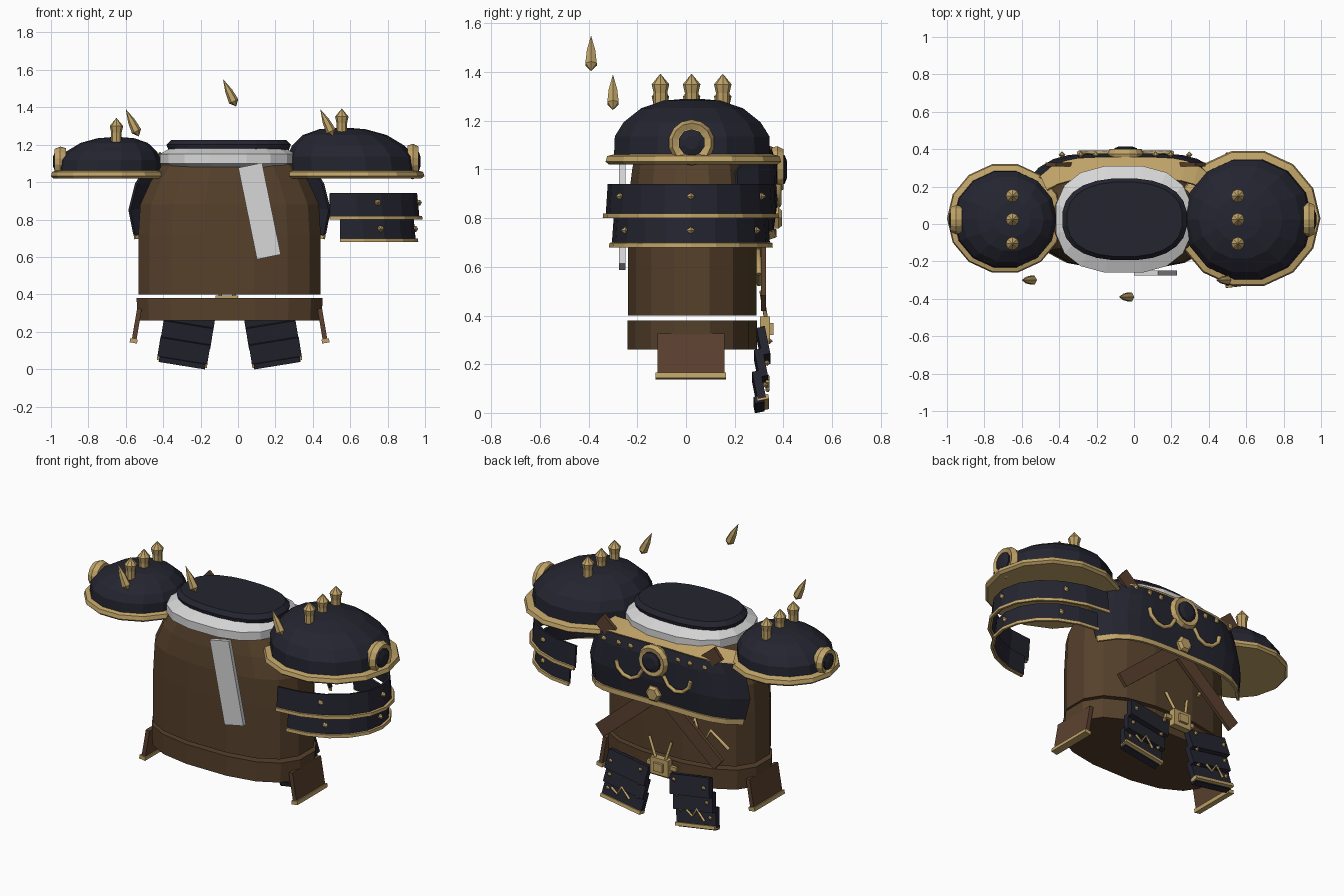
import bpy, bmesh, math
from mathutils import Matrix, Vector, Euler

old = bpy.data.objects.get("Cube")
if old:
    bpy.data.objects.remove(old)


def material(name, rgb):
    m = bpy.data.materials.new(name)
    m.use_nodes = True
    m.diffuse_color = (*rgb, 1)
    bsdf = m.node_tree.nodes["Principled BSDF"]
    bsdf.inputs["Base Color"].default_value = (*rgb, 1)
    bsdf.inputs["Roughness"].default_value = 0.8
    return m


NAVY = material("dark navy steel", (0.018, 0.018, 0.03))
GOLD = material("old gold", (0.53, 0.37, 0.14))
BROWN = material("brown cloth", (0.092, 0.052, 0.024))
LEATHER = material("red brown leather", (0.105, 0.053, 0.028))
WHITE = material("pale grey", (0.68, 0.68, 0.68))
MID = -0.045  # centre line of the torso


def finish(name, bm, mats, loc=(0, 0, 0), rot=(0, 0, 0)):
    bmesh.ops.remove_doubles(bm, verts=bm.verts, dist=0.0001)
    bmesh.ops.recalc_face_normals(bm, faces=bm.faces)
    bm.transform(Matrix.Translation(loc) @ Euler(rot).to_matrix().to_4x4())
    mesh = bpy.data.meshes.new(name)
    bm.to_mesh(mesh)
    bm.free()
    for m in mats:
        mesh.materials.append(m)
    ob = bpy.data.objects.new(name, mesh)
    bpy.context.collection.objects.link(ob)
    return ob


def loft(name, rings, mats, rows=None, closed=True, **place):
    """Skin a stack of rings; rows gives the material index of each band."""
    bm = bmesh.new()
    vs = [[bm.verts.new(p) for p in r] for r in rings]
    n = len(rings[0])
    for k, (a, b) in enumerate(zip(vs, vs[1:])):
        for i in range(n if closed else n - 1):
            j = (i + 1) % n
            f = bm.faces.new((a[i], a[j], b[j], b[i]))
            f.material_index = rows[k] if rows else 0
    if closed:
        bm.faces.new(vs[0])
        bm.faces.new(vs[-1])
    return finish(name, bm, mats, **place)


def oval(rx, ry, z, n, power=2, turn=0.0, shift=0.0):
    pts = []
    for i in range(n):
        a = math.tau * (i + turn) / n
        c, s = math.cos(a), math.sin(a)
        pts.append((math.copysign(abs(c) ** (2 / power), c) * rx + shift,
                    math.copysign(abs(s) ** (2 / power), s) * ry, z))
    return pts


def turned(name, profile, n, mat, loc, rot=(0, 0, 0)):
    return loft(name, [oval(max(r, 0.0005), max(r, 0.0005), z, n) for r, z in profile],
                [mat], loc=loc, rot=rot)


def box(name, loc, size, mat, rot=(0, 0, 0)):
    bm = bmesh.new()
    bmesh.ops.create_cube(bm, size=1)
    bmesh.ops.scale(bm, vec=size, verts=bm.verts)
    return finish(name, bm, [mat], loc, rot)


def bar(name, a, b, width, thick, mat):
    a, b = Vector(a), Vector(b)
    d = b - a
    return box(name, (a + b) / 2, (width, thick, d.length), mat,
               (0, math.atan2(d.x, d.z), 0))


def wire(name, pts, r):
    cu = bpy.data.curves.new(name, "CURVE")
    cu.dimensions = "3D"
    cu.bevel_depth, cu.bevel_resolution = r, 1
    cu.use_fill_caps = True
    sp = cu.splines.new("POLY")
    sp.points.add(len(pts) - 1)
    for p, q in zip(sp.points, pts):
        p.co = (*q, 1)
    cu.materials.append(GOLD)
    ob = bpy.data.objects.new(name, cu)
    bpy.context.collection.objects.link(ob)


def rivet(name, loc, r=0.018):
    turned(name, [(0, -r), (r, 0), (0, r)], 6, GOLD, loc, (math.pi / 2, 0, 0))


def thicken(ob, t):
    mod = ob.modifiers.new("thickness", "SOLIDIFY")
    mod.thickness, mod.offset = t, 0


# Torso, belt and collar
def stack(name, rows, power, mat, n=16, turn=0.5, x=MID):
    return loft(name, [oval(rx, ry, z, n, power, turn) for rx, ry, z in rows],
                [mat], loc=(x, 0.025, 0))


stack("torso", [(.495, .268, .40), (.495, .268, .72), (.485, .265, .88),
                (.43, .25, 1.0), (.36, .23, 1.1)], 2.5, BROWN)
stack("belt", [(.50, .27, .26), (.505, .27, .38)], 2.5, BROWN)
stack("collar", [(.32, .24, 1.08), (.368, .29, 1.10), (.368, .29, 1.15), (.315, .215, 1.18)],
      2.5, WHITE, x=-0.055)
stack("neck_cover", [(.32, .21, 1.16), (.335, .22, 1.20), (.31, .2, 1.225)], 2.4, NAVY,
      n=24, x=-0.05)
bar("hanging_strip", (.165, -.262, .60), (.065, -.262, 1.09), .13, .025, WHITE)


# Shoulder guards with rim, spikes and side boss
def shoulder(side, cx, rx, ry, top, peak_x, boss_r):
    rim = [(.96, 1.02), (1, 1.032), (.98, 1.055), (.87, 1.065)]
    loft(side + "_shoulder_rim", [oval(rx * k, ry * k, z, 14) for k, z in rim],
         [GOLD], loc=(cx, .03, 0))
    dome = [(.89, 0), (.88, .36), (.78, .6), (.58, .84), (.32, .97), (.1, 1)]
    h = top - 1.05
    loft(side + "_shoulder_dome",
         [oval(rx * k, ry * k, 1.05 + h * t, 14, shift=(peak_x - cx) * t * t) for k, t in dome],
         [NAVY], loc=(cx, .025, 0))
    for i in (-1, 0, 1):
        turned(f"{side}_shoulder_spike_{i + 2}",
               [(.028, -.04), (.028, .03), (.036, .065), (0, .108)], 8, GOLD,
               (peak_x, .023 + .128 * i, top - .005))
    s = 1 if cx > 0 else -1
    r = boss_r
    loc = (cx + s * rx * .84, .023, 1.11)
    face = (0, s * math.pi / 2, 0)
    turned(side + "_boss_ring", [(r * .9, -.03), (r, 0), (r * .85, .03), (r * .6, .02)],
           14, GOLD, loc, face)
    turned(side + "_boss_disc", [(r * .58, 0), (r * .58, .03), (r * .3, .04)], 10, NAVY, loc, face)


shoulder("left", .61, .387, .37, 1.29, .555, .095)
shoulder("right", -.69, .31, .297, 1.24, -.65, .08)

# Curved plates on the left upper arm
for name, cx, rx, ry, z0, z1 in (("upper", .49, .475, .345, .80, .94),
                                 ("lower", .545, .40, .32, .68, .80)):
    def arc(k, z):
        return [(cx + rx * k * math.cos(a), .02 + ry * k * math.sin(a), z)
                for a in (math.pi * (i / 10 - .5) for i in range(11))]
    rows = [arc(1.03, z0), arc(1.03, z0 + .014), arc(1, z0 + .014), arc(.97, z1)]
    thicken(loft(name + "_arm_plate", rows, [NAVY, GOLD], [1, 1, 0], closed=False), .014)
    for i in (-1, 0, 1):
        a = i * 1.0
        rivet(f"{name}_arm_rivet_{i + 2}",
              (cx + rx * math.cos(a), .02 + ry * math.sin(a), z1 - .05))

# Chest plate: a wrapped band with gold trims
def band(half, y, z, wrap):
    us = [i / 7 for i in range(-7, 8)]
    return [(MID + half * u, y - wrap * abs(u) ** 5, z - .03 * abs(u) ** 3) for u in us]


rows = [band(.505, .365, .725, .13), band(.51, .365, .75, .13), band(.51, .355, .75, .13),
        band(.535, .37, .88, .16), band(.50, .365, 1.02, .16), band(.46, .345, 1.085, .10),
        band(.45, .35, 1.09, .10), band(.42, .24, 1.125, .06)]
thicken(loft("chest_plate", rows, [NAVY, GOLD], [1, 1, 0, 0, 0, 1, 1], closed=False), .016)
back = (-math.pi / 2, 0, 0)
turned("medallion_ring", [(.09, -.03), (.098, 0), (.085, .025), (.06, .02)], 14, GOLD,
       (MID, .375, 1.0), back)
turned("medallion_disc", [(.06, 0), (.06, .03), (.035, .04)], 12, NAVY, (MID, .375, 1.0), back)
turned("medallion_drop", [(.05, -.02), (.05, .01), (.035, .025)], 6, GOLD, (MID, .37, .80), back)
for s, side in ((1, "left"), (-1, "right")):
    wire(side + "_chest_scroll", [(MID + s * x, .38, z) for x, z in
         ((.07, .93), (.10, .88), (.15, .855), (.2, .865), (.24, .90), (.25, .94))], .012)
    for i, x in enumerate((.16, .24, .34)):
        rivet(f"{side}_chest_rivet_{i + 1}", (MID + s * x, .37, 1.045))
    # Crossed straps
    bar(side + "_cross_strap", (MID + s * .4, .318, .45), (MID - s * .4, .318, 1.13),
        .085, .02, LEATHER)

# Buckle and small belt ornaments
box("buckle", (-.06, .325, .345), (.12, .04, .1), GOLD)
box("buckle_centre", (-.06, .35, .345), (.06, .02, .05), GOLD)
box("buckle_bar", (-.06, .315, .345), (.2, .02, .025), GOLD)
wire("buckle_pin", [(.03, .31, .5), (-.03, .33, .38)], .009)
wire("buckle_rod", [(-.12, .31, .5), (-.09, .33, .38)], .009)
wire("zigzag_chain", [(-.21, .30, .57), (-.27, .30, .68), (-.32, .30, .53),
                      (-.37, .29, .63), (-.47, .26, .53)], .011)

# Hip flaps and thigh plates, mirrored about the centre line
for s, side in ((1, "left"), (-1, "right")):
    lean = -s * .17
    box(side + "_hip_flap", (MID + s * .497, .02, .235), (.025, .275, .18), LEATHER, (0, lean, 0))
    box(side + "_hip_trim", (MID + s * .513, .02, .151), (.04, .29, .022), GOLD, (0, lean, 0))
    tilt = (.2, -s * .16, 0)
    for i, (x, y, z) in enumerate(((.213, .318, .275), (.228, .308, .185), (.245, .30, .095))):
        x = MID + s * x
        box(f"{side}_thigh_plate_{i + 1}", (x, y, z), (.27, .035, .115), NAVY, tilt)
        for k in (-1, 1):
            rivet(f"{side}_thigh_rivet_{i + 1}_{k + 2}", (x + k * .1, y + .025, z + .02), .014)
    x = MID + s * .253
    box(side + "_thigh_trim", (x, .315, .042), (.27, .05, .02), GOLD, tilt)
    box(side + "_thigh_foot", (x, .30, .036), (.25, .04, .028), NAVY, tilt)
    wire(side + "_thigh_mark", [(x - .06, .335, .09), (x - .01, .335, .15),
                                (x + .02, .335, .10), (x + .06, .335, .13)], .008)

# Free-standing spikes above the front
for i, (x, y, z) in enumerate(((-.53, -.30, 1.245), (.51, -.30, 1.245), (-.01, -.39, 1.405))):
    turned(f"loose_spike_{i + 1}", [(0, 0), (.027, .03), (.02, .09), (0, .16)], 6, GOLD,
           (x, y, z), (0, -.45, 0))
